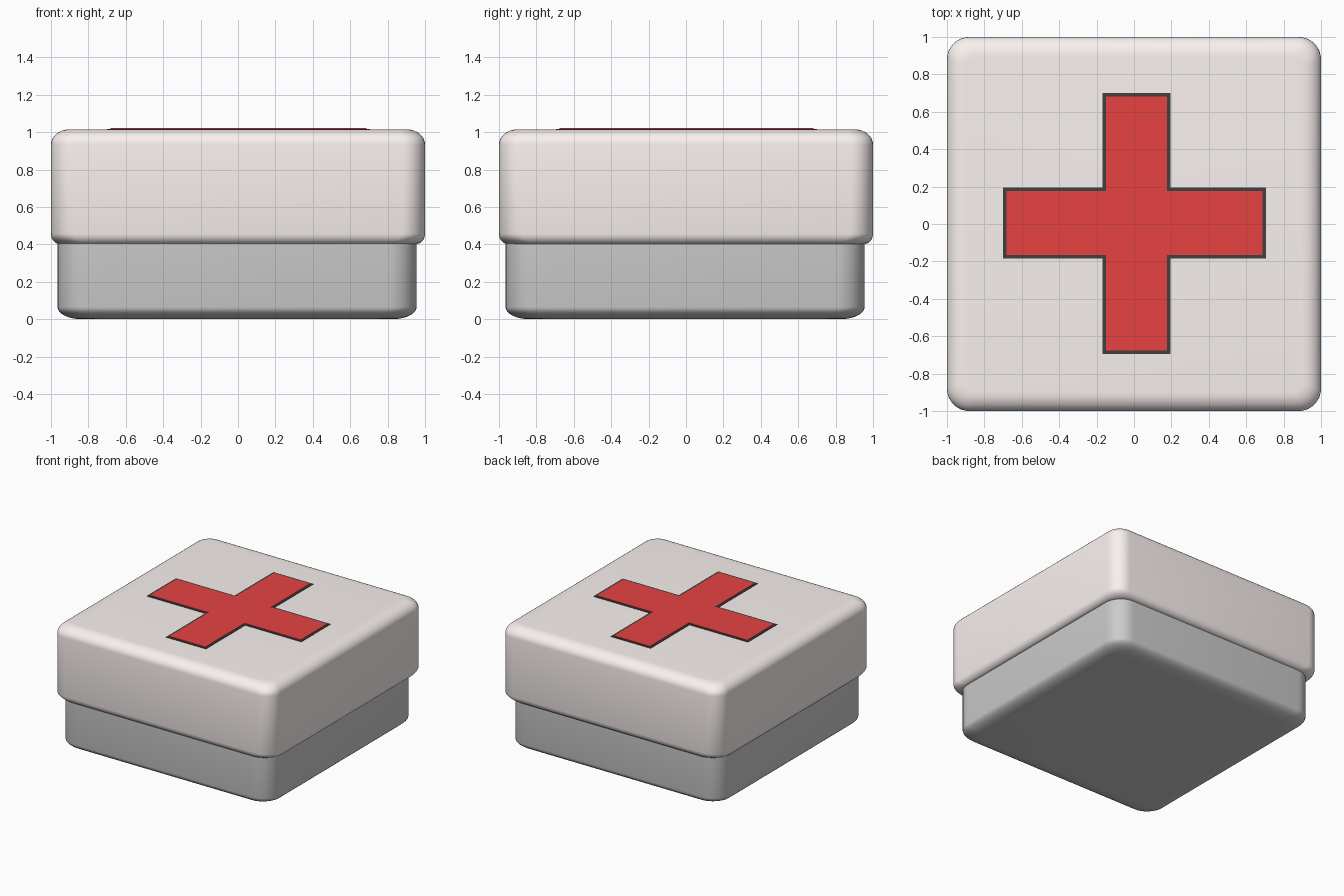
import bpy, bmesh
from math import sin, cos, pi

if "Cube" in bpy.data.objects:
    bpy.data.objects.remove(bpy.data.objects["Cube"])


def material(name, rgb):
    m = bpy.data.materials.new(name)
    m.diffuse_color = (*rgb, 1)
    m.use_nodes = True
    m.node_tree.nodes["Principled BSDF"].inputs["Base Color"].default_value = m.diffuse_color
    return m


def finish(name, bm, mat=None, smooth=True):
    bmesh.ops.recalc_face_normals(bm, faces=bm.faces)
    me = bpy.data.meshes.new(name)
    bm.to_mesh(me)
    bm.free()
    ob = bpy.data.objects.new(name, me)
    bpy.context.collection.objects.link(ob)
    if mat:
        me.materials.append(mat)
    if smooth:
        bpy.ops.object.select_all(action='DESELECT')
        ob.select_set(True)
        bpy.context.view_layer.objects.active = ob
        bpy.ops.object.shade_smooth_by_angle(angle=0.6)
    return ob


def rounded_rect(half, r, n=8):
    pts = []
    for k in range(4):
        a0 = k * pi / 2
        sx, sy = ((1, 1), (-1, 1), (-1, -1), (1, -1))[k]
        for i in range(n + 1):
            a = a0 + pi / 2 * i / n
            pts.append((sx * (half - r) + r * cos(a), sy * (half - r) + r * sin(a)))
    return pts


def rounded_box(name, rings, centre=0.0, mat=None):
    """Stack rounded squares given as (z, half width, corner radius)."""
    bm = bmesh.new()
    loops = [[bm.verts.new((x + centre, y + centre, z)) for x, y in rounded_rect(h, r)]
             for z, h, r in rings]
    n = len(loops[0])
    for a, b in zip(loops, loops[1:]):
        for i in range(n):
            j = (i + 1) % n
            bm.faces.new((a[i], a[j], b[j], b[i]))
    bm.faces.new(loops[0][::-1])
    bm.faces.new(loops[-1])
    return finish(name, bm, mat)


def cross(name, inset, z0, z1, mat):
    x0, x1, y0, y1 = -0.70 + inset, 0.705 - inset, -0.695 + inset, 0.70 - inset
    a0, a1, b0, b1 = -0.168 + inset, 0.195 - inset, -0.185 + inset, 0.195 - inset
    pts = [(a0, y0), (a1, y0), (a1, b0), (x1, b0), (x1, b1), (a1, b1),
           (a1, y1), (a0, y1), (a0, b1), (x0, b1), (x0, b0), (a0, b0)]
    bm = bmesh.new()
    f = bm.faces.new([bm.verts.new((x, y, z0)) for x, y in pts])
    top = bmesh.ops.extrude_face_region(bm, geom=[f])['geom']
    bmesh.ops.translate(bm, vec=(0, 0, z1 - z0),
                        verts=[v for v in top if isinstance(v, bmesh.types.BMVert)])
    return finish(name, bm, mat, smooth=False)


cream = material("lid_cream", (0.95, 0.885, 0.867))
red = material("cross_red", (0.8, 0.055, 0.055))
black = material("outline_black", (0.05, 0.05, 0.05))

STEPS = 8
quarter = [i / STEPS * pi / 2 for i in range(STEPS + 1)]

# Base tray with a shallow elliptical bottom edge
base = [(0.065 * (1 - sin(t)), 0.96 - 0.13 * (1 - cos(t)), 0.15 - 0.03 * (1 - cos(t)))
        for t in reversed(quarter)]
base.append((0.45, 0.96, 0.15))
rounded_box("base", base, -0.005)

# Lid: tucked lower rim, straight walls, rounded top edge
lid = [(0.403, 0.962, 0.16), (0.408, 0.975, 0.157), (0.42, 0.988, 0.145),
       (0.437, 0.997, 0.13), (0.456, 1.0, 0.12)]
lid += [(0.935 + 0.08 * sin(t), 1.0 - 0.10 * (1 - cos(t)), 0.12 - 0.06 * (1 - cos(t)))
        for t in quarter]
rounded_box("lid", lid, 0, cream)

# Cross emblem with dark border
cross("cross_border", 0.0, 1.005, 1.018, black)
cross("cross_fill", 0.018, 1.006, 1.021, red)
